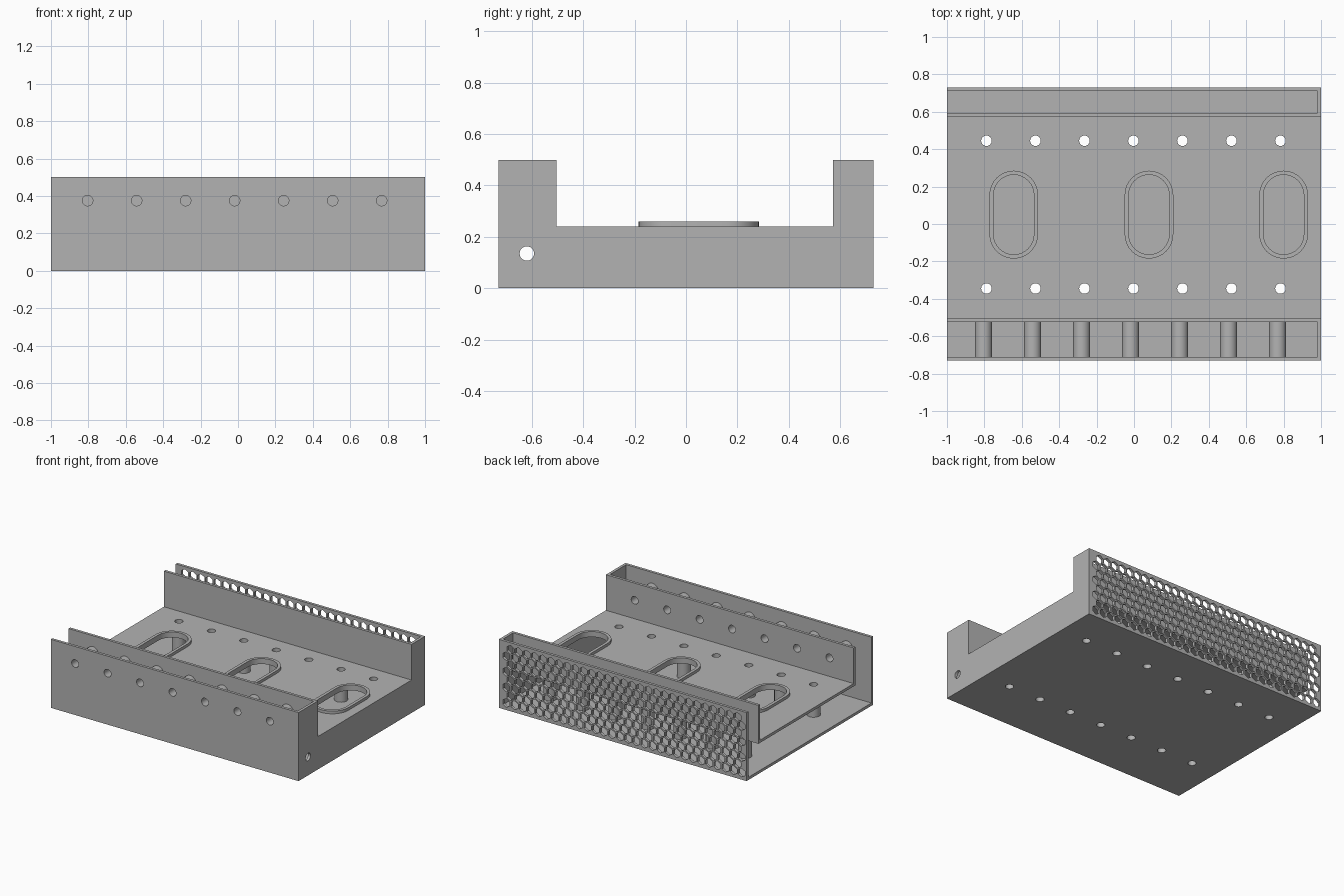
import bpy, bmesh, math
from mathutils import Vector

if "Cube" in bpy.data.objects:
    bpy.data.objects.remove(bpy.data.objects["Cube"], do_unlink=True)

grey = bpy.data.materials.new("plain_grey")
grey.use_nodes = True
COLOUR = (0.45, 0.45, 0.45, 1)
grey.diffuse_color = COLOUR
grey.node_tree.nodes["Principled BSDF"].inputs["Base Color"].default_value = COLOUR

T = 0.02                      # wall thickness
FRONT, BACK = -0.73, 0.73     # outer faces
FRONT_IN, BACK_IN = -0.505, 0.573   # channel faces of the inner walls
TOP, DECK = 0.5, 0.24
BORE, SLEEVE = 0.028, 0.046


def rect(u0, u1, v0, v1):
    return [(u0, v0), (u1, v0), (u1, v1), (u0, v1)]


def circle(u, v, r, n=32, start=0.0):
    angles = [start + math.tau * i / n for i in range(n)]
    return [(u + r * math.cos(a), v + r * math.sin(a)) for a in angles]


def slot(u, v, r, half):
    """Upright rounded slot made of two half circles."""
    pts = []
    for i in range(34):
        top = i < 17
        a = math.pi * (i if top else i - 1) / 16
        shift = (half - r) * (1 if top else -1)
        pts.append((u + r * math.cos(a), v + shift + r * math.sin(a)))
    return pts


def plate(name, axis, w0, w1, outline, holes=()):
    """Flat outline with holes, extruded along an axis from w0 to w1."""
    curve = bpy.data.curves.new(name, "CURVE")
    curve.dimensions = "2D"
    curve.fill_mode = "BOTH"
    curve.extrude = (w1 - w0) / 2
    for loop in [outline, *holes]:
        spline = curve.splines.new("POLY")
        spline.points.add(len(loop) - 1)
        for point, (u, v) in zip(spline.points, loop):
            point.co = (u, v, 0, 1)
        spline.use_cyclic_u = True
    temp = bpy.data.objects.new(name + "_profile", curve)
    bpy.context.scene.collection.objects.link(temp)
    deps = bpy.context.evaluated_depsgraph_get()
    mesh = bpy.data.meshes.new_from_object(temp.evaluated_get(deps))
    bpy.data.objects.remove(temp, do_unlink=True)
    bpy.data.curves.remove(curve)

    # stand the plate up along its axis and weld the caps to the sides
    bm = bmesh.new()
    bm.from_mesh(mesh)
    mid = (w0 + w1) / 2
    for vert in bm.verts:
        u, v, w = vert.co
        w += mid
        vert.co = Vector({"x": (w, u, v), "y": (u, w, v), "z": (u, v, w)}[axis])
    bmesh.ops.remove_doubles(bm, verts=bm.verts, dist=0.0001)
    bmesh.ops.recalc_face_normals(bm, faces=bm.faces)
    for face in bm.faces:
        face.smooth = True
        face.material_index = 0
    bm.to_mesh(mesh)
    bm.free()
    mesh.set_sharp_from_angle(angle=math.radians(30))
    mesh.materials.clear()
    mesh.materials.append(grey)
    obj = bpy.data.objects.new(name, mesh)
    bpy.context.scene.collection.objects.link(obj)
    return obj


STEP = 0.262
post_spots = [(STEP * i - 0.003, y) for i in range(-3, 4) for y in (-0.345, 0.445)]
sleeve_spots = [(STEP * i - 0.018, 0.375) for i in range(-3, 4)]
oval_xs = (-0.643, 0.08, 0.8)
post_bores = [circle(x, y, BORE) for x, y in post_spots]
sleeve_bores = [circle(x, z, BORE) for x, z in sleeve_spots]
oval_cuts = [slot(x, 0.05, 0.108, 0.213) for x in oval_xs]
END = 1 - T

# floor and raised deck
plate("floor", "z", 0, T, rect(-1, END, FRONT, BACK), post_bores)
plate("deck", "z", DECK - T, DECK, rect(-1, END, FRONT_IN - T, BACK_IN + T),
      post_bores + oval_cuts)

# collars around the oval openings
for x, cut in zip(oval_xs, oval_cuts):
    plate("oval_collar", "z", DECK, DECK + T, slot(x, 0.05, 0.13, 0.235), [cut])

# hollow posts between floor and deck
for (x, y), bore in zip(post_spots, post_bores):
    plate("screw_post", "z", T, DECK - T, circle(x, y, SLEEVE), [bore])

# front double wall with hollow sleeves across the gap
plate("front_wall", "y", FRONT, FRONT + T, rect(-1, END, T, TOP), sleeve_bores)
plate("front_inner_wall", "y", FRONT_IN - T, FRONT_IN, rect(-1, END, DECK, TOP),
      sleeve_bores)
for (x, z), bore in zip(sleeve_spots, sleeve_bores):
    plate("front_sleeve", "y", FRONT + T, FRONT_IN - T, circle(x, z, SLEEVE), [bore])

# back double wall, the outer one a honeycomb grille
PITCH = 0.0655
cells = []
for row in range(8):
    odd = row % 2
    count = 30 - odd
    for col in range(count):
        x = (col - (count - 1) / 2) * PITCH
        z = 0.25 + (row - 3.5) * PITCH * math.sqrt(0.75)
        cells.append(circle(x - T / 2, z, 0.032, 6, math.pi / 6))
plate("back_grille", "y", BACK - T, BACK, rect(-1, END, T, TOP), cells)
plate("back_inner_wall", "y", BACK_IN, BACK_IN + T, rect(-1, END, DECK, TOP))

# closed end wall with a cable hole
end_outline = [(FRONT, 0), (BACK, 0), (BACK, TOP), (BACK_IN, TOP),
               (BACK_IN, DECK), (FRONT_IN, DECK), (FRONT_IN, TOP), (FRONT, TOP)]
plate("end_wall", "x", END, 1, end_outline, [circle(-0.62, 0.135, BORE)])
